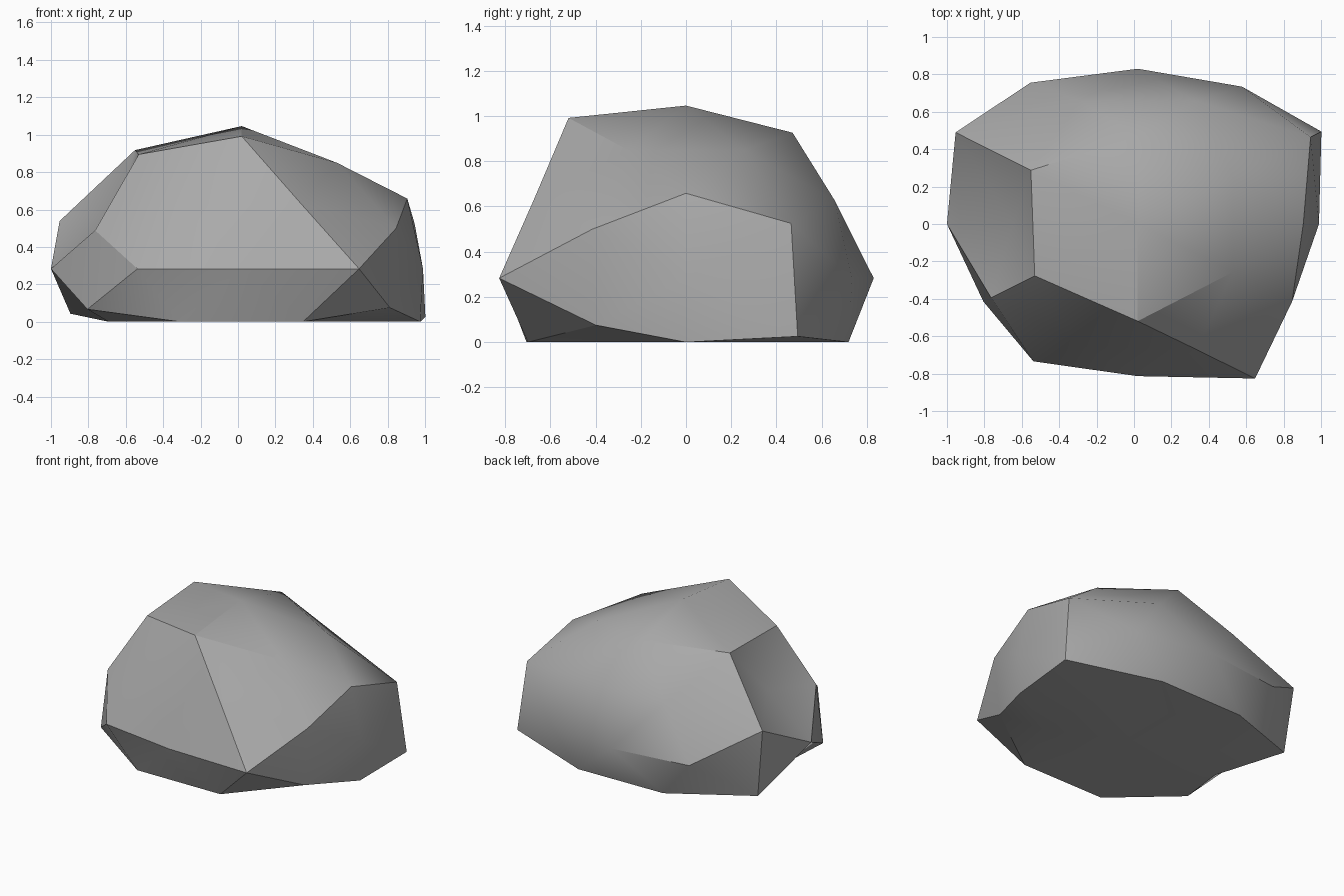
import bpy, bmesh, math
from mathutils import Vector

default = bpy.data.objects.get("Cube")
if default:
    bpy.data.objects.remove(default, do_unlink=True)

PHI = (1 + math.sqrt(5)) / 2
SIZE = Vector((1.02, 0.83, 0.70))
CENTRE = Vector((0.02, 0, 0.283))

# Direction families of a once-divided icosahedron, with the radius of each
# member (signs run from minus to plus, last axis fastest)
FAMILIES = [
    ((1, 0, 0), (1, .95)),
    ((0, 1, 0), (.98, 1)),
    ((0, 0, 1), (1, 1.09)),
    ((0, 1, PHI), (1, 1.19, 1, 1.08)),
    ((PHI, 0, 1), (.82, .77, 1.1, 1.02)),
    ((1, PHI, 0), (1.04, 1.07, 1.17, 1.04)),
    ((PHI, 1, PHI + 1), (1, 1.08, 1, 1.12, 1, 1, 1, 1)),
    ((1, PHI + 1, PHI), (1.05, .97, 1.05, .98, 1.04, 1, 1.07, .98)),
    ((PHI + 1, PHI, 1), (1, .95, 1.11, 1.18, .96, 1, 1.19, 1.12)),
]


def signed(value):
    """Both signs of a coordinate, or a single zero."""
    return (-value, value) if value else (0,)


# Rock: faceted ball topology, pushed in and out, flattened underneath
bm = bmesh.new()
radius = {}
for (a, b, c), radii in FAMILIES:
    directions = [(x, y, z) for x in signed(a) for y in signed(b) for z in signed(c)]
    for direction, r in zip(directions, radii):
        radius[bm.verts.new(Vector(direction).normalized())] = r
bmesh.ops.convex_hull(bm, input=list(bm.verts))
bmesh.ops.recalc_face_normals(bm, faces=bm.faces)
for vert, r in radius.items():
    vert.co = vert.co * SIZE * r + CENTRE
    vert.co.z = max(vert.co.z, 0)

mesh = bpy.data.meshes.new("rock")
bm.to_mesh(mesh)
bm.free()
rock = bpy.data.objects.new("rock", mesh)
bpy.context.collection.objects.link(rock)

# Stone colour
stone = bpy.data.materials.new("stone_grey")
stone.use_nodes = True
colour = (0.4, 0.4, 0.4, 1)
stone.diffuse_color = colour
stone.node_tree.nodes["Principled BSDF"].inputs["Base Color"].default_value = colour
mesh.materials.append(stone)

# Soft shading with the strong creases kept
bpy.ops.object.select_all(action="DESELECT")
rock.select_set(True)
bpy.context.view_layer.objects.active = rock
bpy.ops.object.shade_smooth_by_angle(angle=math.radians(30))
